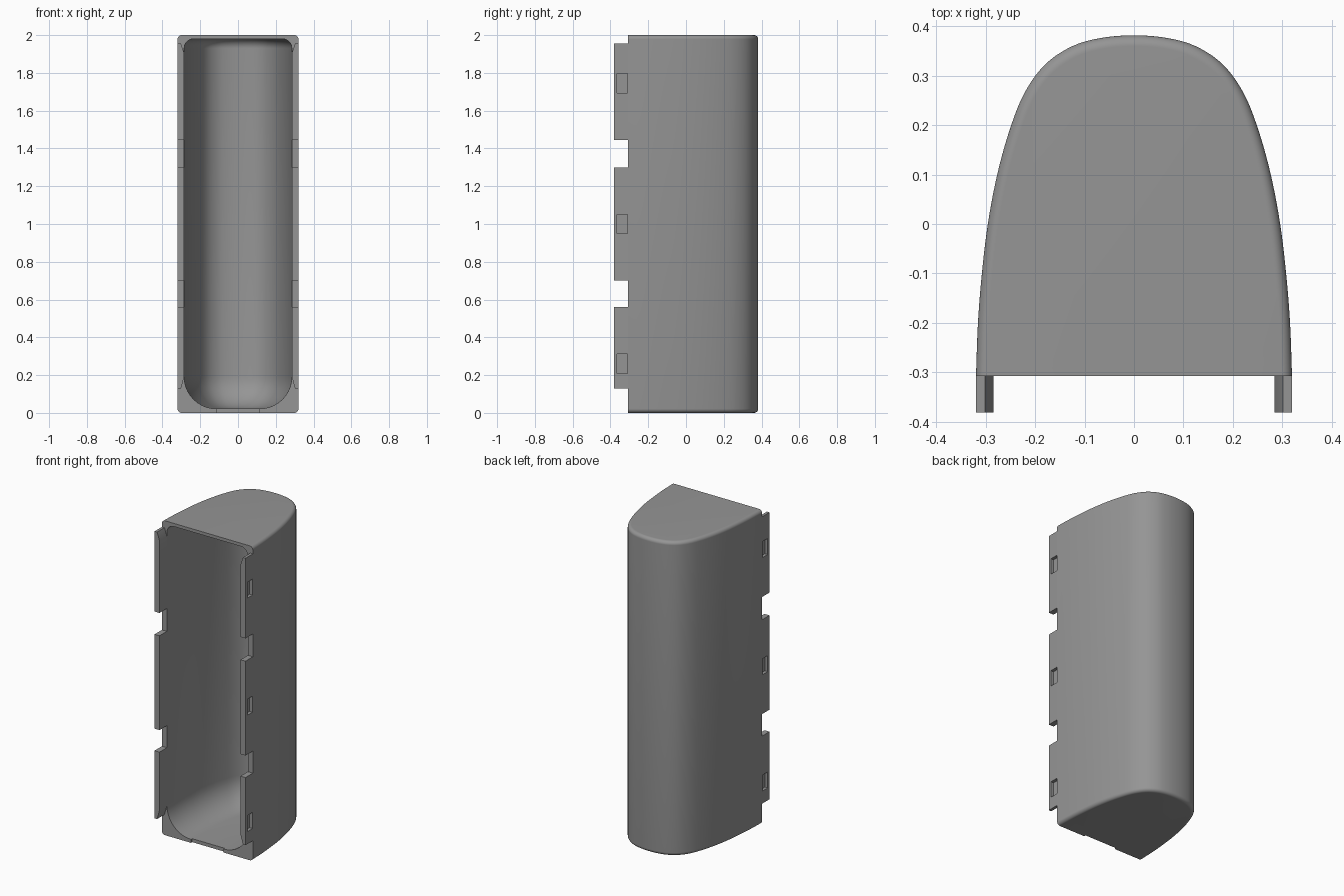
import bpy, bmesh, math
from mathutils import Vector

if "Cube" in bpy.data.objects:
    bpy.data.objects.remove(bpy.data.objects["Cube"])

FRONT, BACK, HALF = -0.308, 0.382, 0.32

grey = bpy.data.materials.new("plain grey")
grey.diffuse_color = (0.3, 0.3, 0.3, 1)
grey.use_nodes = True
grey.node_tree.nodes["Principled BSDF"].inputs["Base Color"].default_value = grey.diffuse_color

# Half of the plan outline, from front corner to middle of the back
KEYS = [(0.32, -0.308), (0.316, -0.2), (0.308, -0.1), (0.296, 0.0), (0.277, 0.1),
        (0.252, 0.19), (0.222, 0.265), (0.18, 0.323), (0.125, 0.36), (0.065, 0.377), (0, 0.382)]


def smooth_outline(steps=5):
    """Catmull-Rom curve through the half outline, mirrored to the other side."""
    k = [Vector(p) for p in KEYS]
    p = [2 * k[0] - k[1]] + k + [Vector((-k[-2].x, k[-2].y))]
    half = []
    for i in range(1, len(p) - 2):
        a, b, c, d = p[i - 1:i + 3]
        for s in range(steps):
            t = s / steps
            half.append(0.5 * (2 * b + (c - a) * t + (2 * a - 5 * b + 4 * c - d) * t * t
                               + (3 * b - a - 3 * c + d) * t ** 3))
    return half + [k[-1]] + [Vector((-v.x, v.y)) for v in reversed(half)]


OUTLINE = smooth_outline()


def finish(name, bm):
    bmesh.ops.recalc_face_normals(bm, faces=bm.faces)
    me = bpy.data.meshes.new(name)
    bm.to_mesh(me)
    bm.free()
    ob = bpy.data.objects.new(name, me)
    bpy.context.collection.objects.link(ob)
    me.materials.append(grey)
    return ob


def rounded_column(name, inset, z0, z1, r0, r1, front=None, n=10):
    """Stack outline loops, pulled in near both ends to round the rims."""
    rows = []
    for i in range(n + 1):
        a = math.pi / 2 * i / n
        rows.append((z0 + r0 * (1 - math.sin(a)), inset + r0 * (1 - math.cos(a))))
    rows.reverse()
    for i in range(n + 1):
        a = math.pi / 2 * i / n
        rows.append((z1 - r1 * (1 - math.sin(a)), inset + r1 * (1 - math.cos(a))))
    # lower rim runs from floor to wall, upper rim from wall to ceiling
    rows = sorted(rows)
    bm = bmesh.new()
    loops = []
    for z, d in rows:
        pts = [(v.x * (1 - d / HALF), v.y - d * (v.y - FRONT) / (BACK - FRONT)) for v in OUTLINE]
        if front is not None:
            pts = [(pts[0][0], front)] + pts + [(pts[-1][0], front)]
        loops.append([bm.verts.new((x, y, z)) for x, y in pts])
    m = len(loops[0])
    for lo, hi in zip(loops, loops[1:]):
        for j in range(m):
            k = (j + 1) % m
            bm.faces.new((lo[j], lo[k], hi[k], hi[j]))
    bm.faces.new(loops[0])
    bm.faces.new(loops[-1])
    return finish(name, bm)


def box(name, x0, x1, y0, y1, z0, z1):
    bm = bmesh.new()
    bmesh.ops.create_cube(bm, size=1)
    for v in bm.verts:
        v.co = ((x0 + x1) / 2 + v.co.x * (x1 - x0), (y0 + y1) / 2 + v.co.y * (y1 - y0),
                (z0 + z1) / 2 + v.co.z * (z1 - z0))
    return finish(name, bm)


def cut(ob, cutter):
    mod = ob.modifiers.new("cut", 'BOOLEAN')
    mod.operation, mod.solver, mod.object = 'DIFFERENCE', 'EXACT', cutter
    bpy.context.view_layer.objects.active = ob
    bpy.ops.object.modifier_apply(modifier=mod.name)
    bpy.data.objects.remove(cutter)


def tab(name, side, z0, z1, low, high):
    """Upright tab; low and high are the heights of its inner end slopes."""
    prof = [(0.32, z0), (0.302 if low else 0.285, z0), (0.285, z0 + low),
            (0.285, z1 - high), (0.302 if high else 0.285, z1), (0.32, z1)]
    prof = [p for i, p in enumerate(prof) if p not in prof[:i]]
    bm = bmesh.new()
    f = bm.faces.new([bm.verts.new((side * x, -0.382, z)) for x, z in prof])
    ext = bmesh.ops.extrude_face_region(bm, geom=[f])["geom"]
    for v in ext:
        if isinstance(v, bmesh.types.BMVert):
            v.co.y = FRONT
    return finish(name, bm)


# Hollow shell, open at the front
shell = rounded_column("shell", 0, 0, 2, 0.022, 0.022)
cut(shell, rounded_column("cavity", 0.035, 0.022, 1.98, 0.17, 0.05, front=-0.4))
# Shallow notch in the bottom lip
cut(shell, box("lip_notch", -0.115, 0.115, -0.35, FRONT + 0.012, -0.05, 0.1))

# Three tabs with latch pockets on each side
parts = [shell]
for side, word in ((1, "right"), (-1, "left")):
    for i, (z0, z1, low, high, pz) in enumerate([(0.13, 0.56, 0.06, 0, 0.26),
                                                 (0.70, 1.30, 0, 0, 1.0),
                                                 (1.445, 1.955, 0, 0.05, 1.745)]):
        t = tab(f"{word}_tab_{i + 1}", side, z0, z1, low, high)
        xs = sorted((side * 0.30, side * 0.35))
        cut(t, box("pocket", *xs, -0.364, -0.311, pz - 0.051, pz + 0.051))
        parts.append(t)

for ob in parts:
    bpy.ops.object.select_all(action='DESELECT')
    ob.select_set(True)
    bpy.context.view_layer.objects.active = ob
    bpy.ops.object.shade_smooth_by_angle(angle=math.radians(30))
